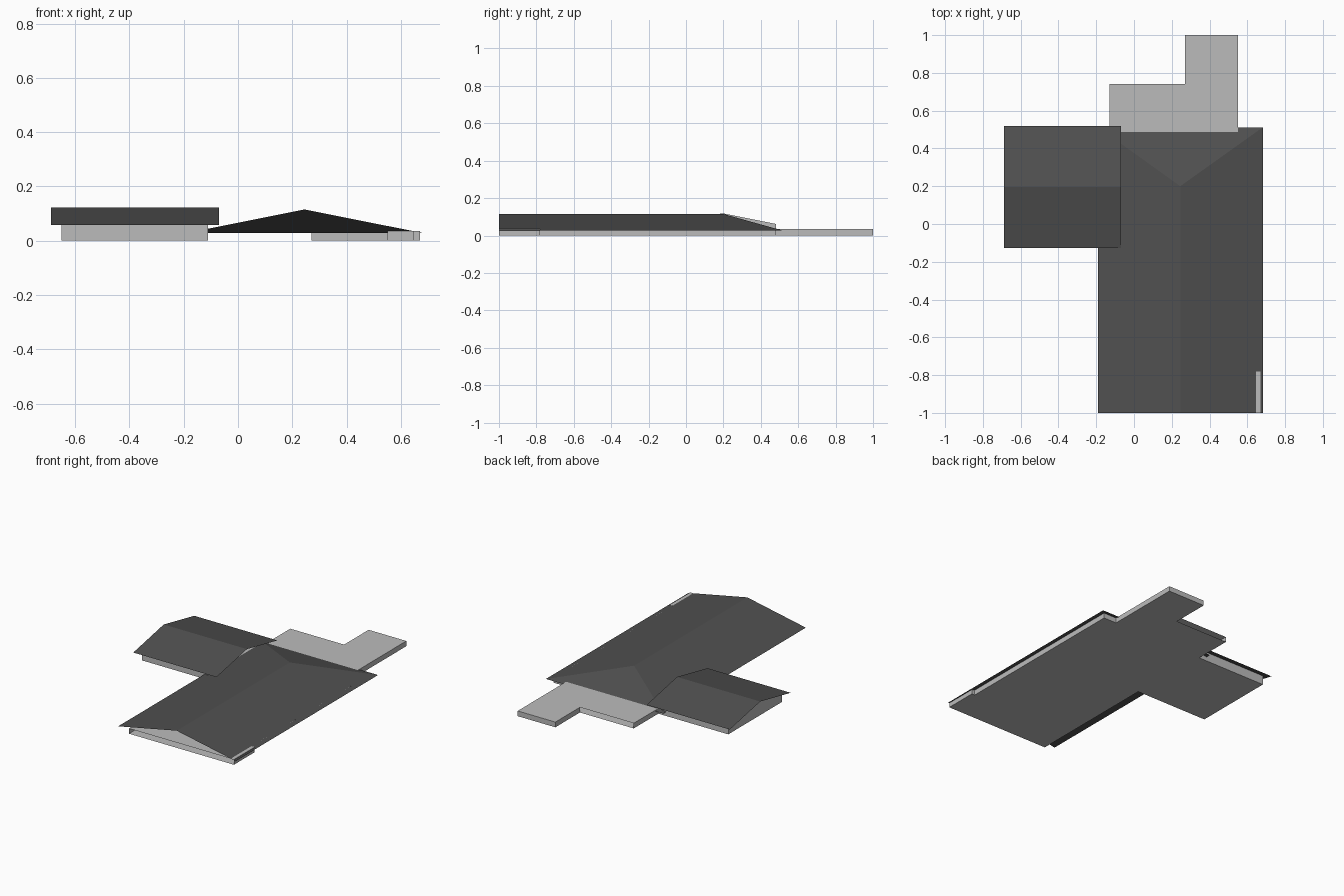
import bpy

if "Cube" in bpy.data.objects:
    bpy.data.objects.remove(bpy.data.objects["Cube"])


def material(name, v):
    m = bpy.data.materials.new(name)
    m.diffuse_color = (v, v, v, 1)
    m.use_nodes = True
    m.node_tree.nodes["Principled BSDF"].inputs["Base Color"].default_value = m.diffuse_color
    return m


roof_mat = material("dark_roof", 0.08)
wall_mat = material("pale_wall", 0.5)


def make(name, verts, faces, mat):
    me = bpy.data.meshes.new(name)
    me.from_pydata(verts, [], faces)
    me.materials.append(mat)
    ob = bpy.data.objects.new(name, me)
    bpy.context.collection.objects.link(ob)
    return ob


# Footprint of house, wing and rear terrace, counter-clockwise
plan = [(-.11, -1), (.67, -1), (.67, -.78), (.647, -.78), (.647, .48),
        (.55, .48), (.55, 1), (.27, 1), (.27, .74), (-.13, .74),
        (-.13, .48), (-.65, .48), (-.65, -.09), (-.11, -.09)]
n = len(plan)
H = .035
open_sides = (0, 8)  # front and inner terrace edge have no wall
verts = [(x, y, z) for z in (0, H) for x, y in plan]
faces = [tuple(reversed(range(n))), tuple(range(n, 2 * n))]
faces += [(i, (i + 1) % n, n + (i + 1) % n, n + i)
          for i in range(n) if i not in open_sides]
make("ground_storey", verts, faces, wall_mat)

# Raised wing walls with a gable at the outer end
W = .062
make("wing_upper_walls",
     [(-.65, -.09, H), (-.11, -.09, H), (-.11, -.09, W), (-.65, -.09, W),
      (-.65, .48, H), (-.11, .48, H), (-.11, .48, W), (-.65, .48, W),
      (-.65, .195, .119)],
     [(0, 1, 2, 3), (5, 4, 7, 6), (4, 0, 3, 8, 7)], wall_mat)

# Main roof: open gable at the front, hip at the back
E, R = .028, .115
make("main_roof",
     [(-.19, -1, E), (.245, -1, R), (.682, -1, E),
      (-.19, .512, E), (.245, .2, R), (.682, .512, E)],
     [(0, 1, 4, 3), (1, 2, 5, 4), (3, 4, 5)], roof_mat)

# Wing roof: simple gable running across
make("wing_roof",
     [(x, y, z) for x in (-.688, -.07)
      for y, z in ((-.128, .057), (.195, .122), (.518, .057))],
     [(0, 3, 4, 1), (1, 4, 5, 2)], roof_mat)
